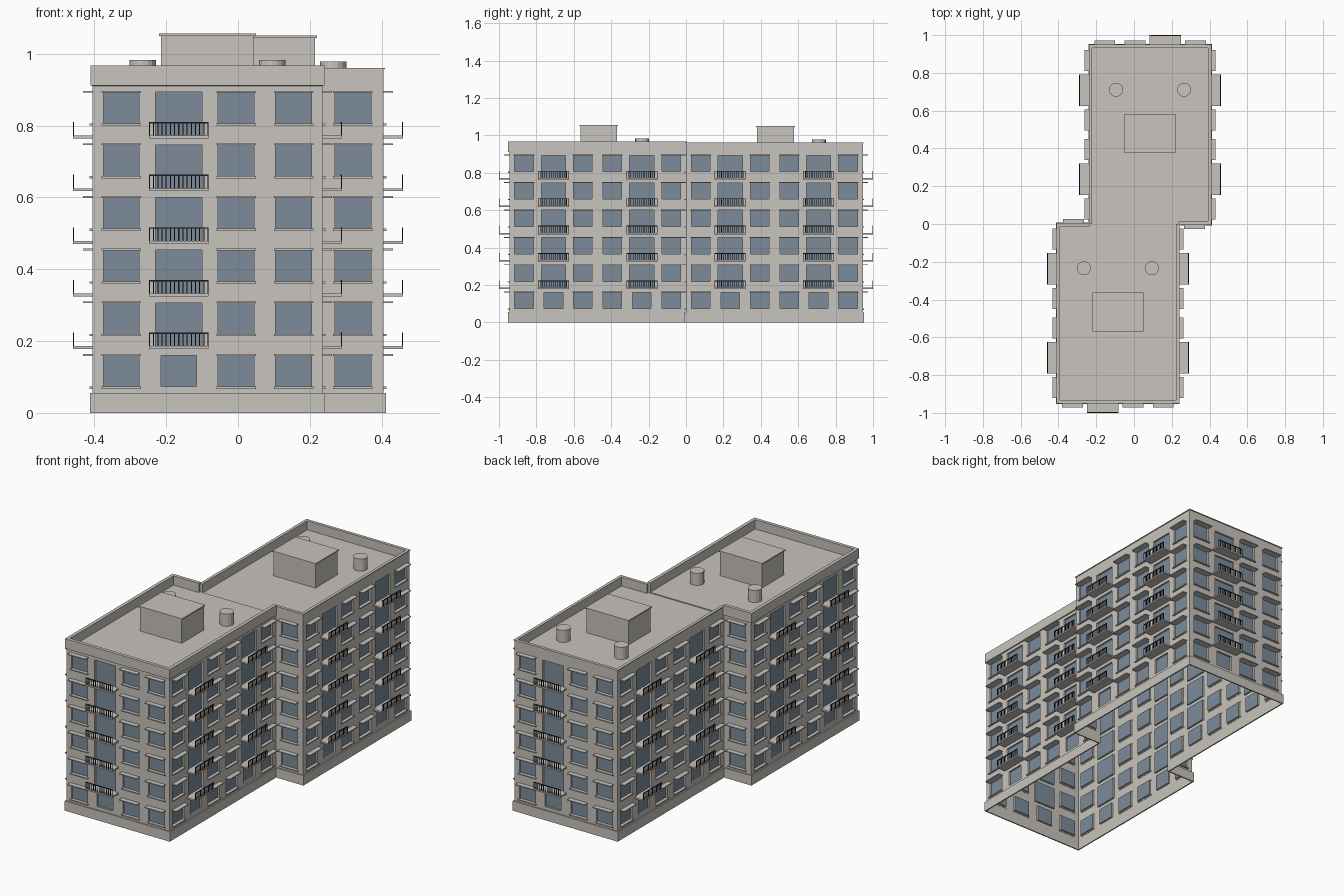
import bpy
import bmesh
from mathutils import Matrix, Vector

if "Cube" in bpy.data.objects:
    bpy.data.objects.remove(bpy.data.objects["Cube"], do_unlink=True)


def material(name, colour):
    m = bpy.data.materials.new(name)
    m.use_nodes = True
    m.diffuse_color = (*colour, 1)
    bsdf = m.node_tree.nodes["Principled BSDF"]
    bsdf.inputs["Base Color"].default_value = (*colour, 1)
    bsdf.inputs["Roughness"].default_value = 0.8
    return m


STONE = material("warm grey stone", (0.58, 0.55, 0.51))
GLASS = material("blue grey glass", (0.20, 0.265, 0.325))
IRON = material("dark iron", (0.025, 0.024, 0.022))


def finish(name, bm, *mats):
    mesh = bpy.data.meshes.new(name)
    bm.to_mesh(mesh)
    bm.free()
    for m in mats:
        mesh.materials.append(m)
    ob = bpy.data.objects.new(name, mesh)
    bpy.context.collection.objects.link(ob)
    return ob


def box(bm, frame, lo, hi):
    lo, hi = Vector(lo), Vector(hi)
    place = Matrix.Translation((lo + hi) / 2) @ Matrix.Diagonal((*(hi - lo), 1))
    bmesh.ops.create_cube(bm, size=1, matrix=frame @ place)


def quad(bm, pts, mat=0):
    bm.faces.new([bm.verts.new(p) for p in pts]).material_index = mat


def wall_frame(a, b):
    """Local axes: x along the wall, y outwards, z up."""
    u = (b - a).normalized()
    n = Vector((u.y, -u.x, 0))
    m = Matrix((u, n, Vector((0, 0, 1)))).transposed().to_4x4()
    m.translation = a
    return m


def sweep(name, path, profile, closed=False):
    """Sweep a closed (outward offset, height) profile along a square-cornered path."""
    count = len(path)
    edges = count if closed else count - 1
    normals = []
    for i in range(edges):
        u = (path[(i + 1) % count] - path[i]).normalized()
        normals.append(Vector((u.y, -u.x, 0)))
    bm = bmesh.new()
    loops = []
    for i, p in enumerate(path):
        if closed:
            n = normals[i - 1] + normals[i]
        elif i in (0, edges):
            n = normals[min(i, edges - 1)]
        else:
            n = normals[i - 1] + normals[i]
        loops.append([bm.verts.new(p + n * d + Vector((0, 0, z))) for d, z in profile])
    size = len(profile)
    for i in range(edges):
        a, b = loops[i], loops[(i + 1) % count]
        for j in range(size):
            k = (j + 1) % size
            bm.faces.new((a[j], b[j], b[k], a[k]))
    if not closed:
        bm.faces.new(loops[0])
        bm.faces.new(loops[-1])
    bmesh.ops.recalc_face_normals(bm, faces=bm.faces)
    return finish(name, bm, STONE)


# Main dimensions
WIDE, NARROW, LONG = 0.405, 0.235, 0.945
FLOORS, PITCH, WALL_TOP = 6, 0.1466, 0.912
SILL, HEAD, RECESS = 0.073, 0.16, 0.01
OUT = 0.055

# Stepped plan: the rear half repeats the front half turned half round
half = [Vector(p) for p in ((-WIDE, -LONG, 0), (NARROW, -LONG, 0), (NARROW, 0, 0), (WIDE, 0, 0))]
outline = half + [-p for p in half]
bays_per_wall = [4, 6, 1, 6] * 2
balcony_bays = {4: (1,), 6: (1, 4), 1: ()}

walls, sills, canopies, slabs, rails = (bmesh.new() for _ in range(5))


def wall_bay(frame, x0, x1, z0, z1, wx0, wx1, wz0, wz1):
    """One wall cell with a recessed pane."""
    def ring(a, b, c, d, y):
        return [frame @ Vector(p) for p in ((a, y, c), (b, y, c), (b, y, d), (a, y, d))]
    outer = ring(x0, x1, z0, z1, 0)
    front = ring(wx0, wx1, wz0, wz1, 0)
    back = ring(wx0, wx1, wz0, wz1, -RECESS)
    for i in range(4):
        j = (i + 1) % 4
        quad(walls, (outer[i], outer[j], front[j], front[i]))
        quad(walls, (front[i], front[j], back[j], back[i]))
    quad(walls, back, 1)


def balcony(frame, c, z):
    hw = 0.083
    box(slabs, frame, (c - hw, 0, z), (c + hw, OUT, z + 0.008))
    box(rails, frame, (c - hw, OUT - 0.004, z + 0.042), (c + hw, OUT, z + 0.046))
    bars = 15
    for i in range(bars):
        x = c - hw + 0.0015 + i * (2 * hw - 0.003) / (bars - 1)
        box(rails, frame, (x - 0.0015, OUT - 0.0035, z + 0.008), (x + 0.0015, OUT - 0.0005, z + 0.043))


# Facades, bay by bay and floor by floor
for w, bays in enumerate(bays_per_wall):
    a, b = outline[w], outline[(w + 1) % len(outline)]
    frame = wall_frame(a, b)
    step = (b - a).length / bays
    for i in range(bays):
        c = (i + 0.5) * step
        for k in range(FLOORS):
            rise = k * PITCH
            z0 = rise + 0.028 if k else 0
            z1 = rise + 0.028 + PITCH if k < FLOORS - 1 else WALL_TOP
            hw, low, high = 0.05, SILL + rise, HEAD + rise
            has_balcony = i in balcony_bays[bays]
            if has_balcony and k:
                hw, low = 0.065, rise + 0.038
                balcony(frame, c, rise + 0.031)
            elif not has_balcony:
                box(sills, frame, (c - 0.055, -0.002, low - 0.006), (c + 0.055, 0.008, low))
                box(canopies, frame, (c - 0.055, -0.002, high - 0.001), (c + 0.055, 0.027, high + 0.004))
            wall_bay(frame, c - step / 2, c + step / 2, z0, z1, c - hw, c + hw, low, high)

bmesh.ops.remove_doubles(walls, verts=walls.verts, dist=0.0001)
finish("walls_and_windows", walls, STONE, GLASS)
finish("window_sills", sills, STONE)
finish("window_canopies", canopies, STONE)
finish("balcony_slabs", slabs, STONE)
finish("balcony_railings", rails, IRON)

# Plinth and parapets
sweep("plinth", outline, [(0, 0), (0.007, 0), (0.007, 0.055), (0, 0.055)], closed=True)
sweep("front_parapet", outline[6:] + outline[:3],
      [(-0.013, 0.908), (0.006, 0.912), (0.006, 0.967), (-0.013, 0.967)])
sweep("rear_parapet", outline[2:7],
      [(-0.013, 0.905), (0, 0.905), (0, 0.957), (0.004, 0.957), (0.004, 0.961), (-0.013, 0.961)])

# Roof decks, stair houses and vents, the rear set slightly lower
world = Matrix.Identity(4)
for label, cx, cy, deck in (("front", -0.085, -LONG / 2, 0.915), ("rear", 0.085, LONG / 2, 0.91)):
    bm = bmesh.new()
    box(bm, world, (cx - 0.315, cy - LONG / 2, deck - 0.008), (cx + 0.315, cy + LONG / 2, deck))
    finish(label + "_roof_deck", bm, STONE)

    bm = bmesh.new()
    y = cy + 0.006
    box(bm, world, (cx - 0.13, y - 0.098, deck), (cx + 0.13, y + 0.098, deck + 0.134))
    box(bm, world, (cx - 0.135, y - 0.103, deck + 0.134), (cx + 0.135, y + 0.103, deck + 0.141))
    finish(label + "_stair_house", bm, STONE)

    bm = bmesh.new()
    for side in (-1, 1):
        spot = Vector((cx + 0.18 * side, cy + 0.238, deck + 0.034))
        bmesh.ops.create_cone(bm, cap_ends=True, segments=16, radius1=0.037, radius2=0.037,
                              depth=0.068, matrix=Matrix.Translation(spot))
    finish(label + "_roof_vents", bm, STONE)
